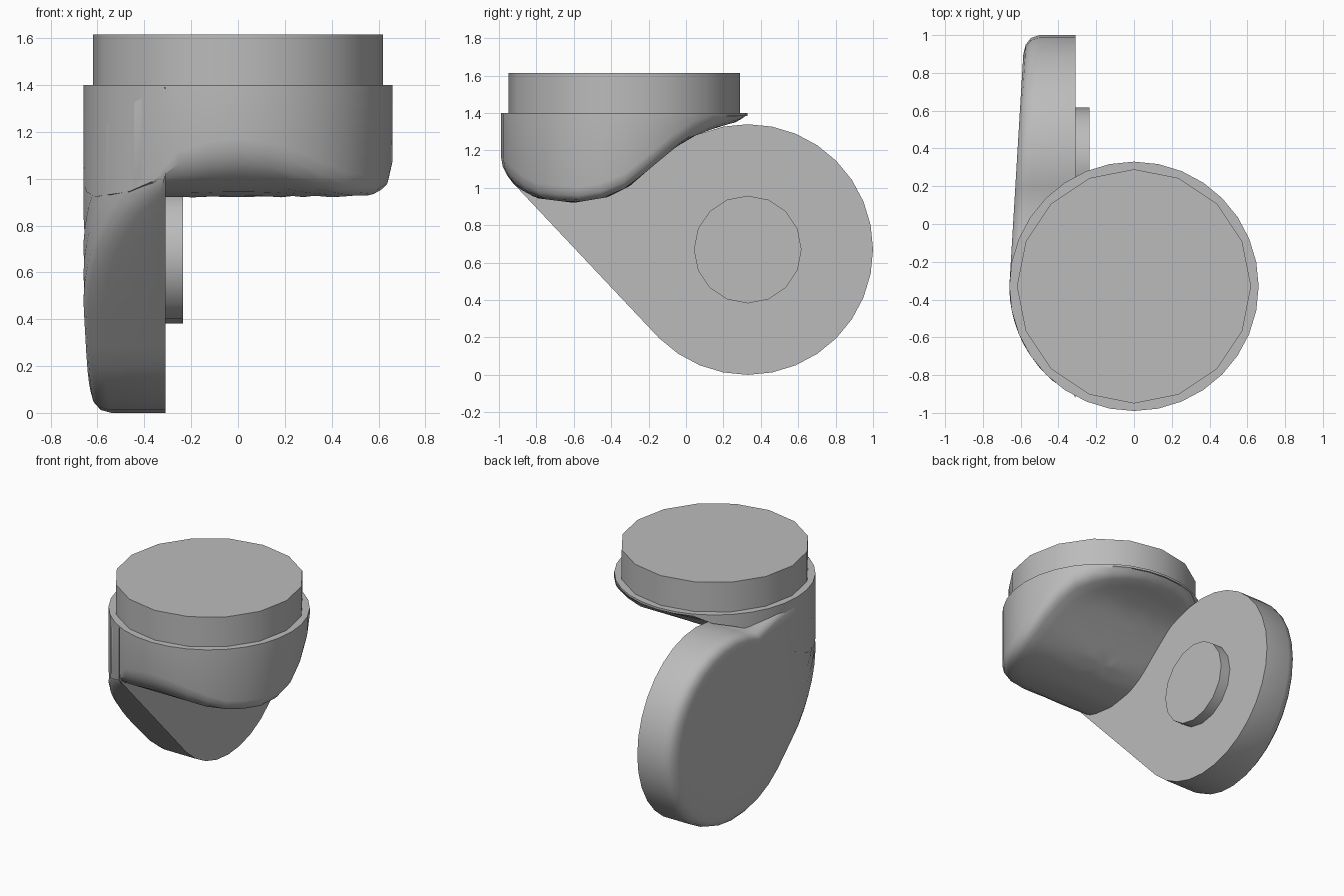
import bpy, bmesh
from math import sin, cos, pi, sqrt, radians
from mathutils import Matrix

cube = bpy.data.objects.get("Cube")
if cube:
    bpy.data.objects.remove(cube)

grey = bpy.data.materials.new("plain_grey")
grey.use_nodes = True
grey.diffuse_color = (0.5, 0.5, 0.5, 1)
grey.node_tree.nodes["Principled BSDF"].inputs["Base Color"].default_value = grey.diffuse_color

R, CY = 0.66, -0.33          # collar radius and centre
DY, DZ, DR = 0.33, 0.67, 0.67  # arm disc centre and radius
INNER = -0.31                # inner face of the arm


def finish(name, bm):
    bmesh.ops.remove_doubles(bm, verts=bm.verts, dist=0.0005)
    bmesh.ops.recalc_face_normals(bm, faces=bm.faces)
    mesh = bpy.data.meshes.new(name)
    bm.to_mesh(mesh)
    bm.free()
    mesh.materials.append(grey)
    obj = bpy.data.objects.new(name, mesh)
    bpy.context.collection.objects.link(obj)
    bpy.ops.object.select_all(action="DESELECT")
    obj.select_set(True)
    bpy.context.view_layer.objects.active = obj
    bpy.ops.object.shade_smooth_by_angle(angle=radians(35))


def loft(name, rings, tip):
    """Skin closed rings: flat cap on the first, fan to a tip on the last."""
    bm = bmesh.new()
    rows = [[bm.verts.new(p) for p in ring] for ring in rings]
    n = len(rows[0])
    bm.faces.new(rows[0])
    for a, b in zip(rows, rows[1:]):
        for i in range(n):
            j = (i + 1) % n
            bm.faces.new((a[i], a[j], b[j], b[i]))
    t = bm.verts.new(tip)
    for i in range(n):
        bm.faces.new((rows[-1][i], rows[-1][(i + 1) % n], t))
    finish(name, bm)


def cylinder(name, radius, depth, matrix):
    bm = bmesh.new()
    bmesh.ops.create_cone(bm, cap_ends=True, segments=16, radius1=radius,
                          radius2=radius, depth=depth, matrix=matrix)
    finish(name, bm)


# Collar: round drum with a wavy underside and a softened lower rim
WAVE = [(-1, 1.1), (-0.9, 1.0), (-0.8, 0.945), (-0.6, 0.92), (-0.42, 0.95),
        (-0.3, 1.01), (-0.15, 1.14), (0, 1.26), (0.15, 1.32), (0.34, 1.37)]


def underside(y):
    for (y0, z0), (y1, z1) in zip(WAVE, WAVE[1:]):
        if y <= y1:
            return z0 + (z1 - z0) * (max(y, y0) - y0) / (y1 - y0)
    return WAVE[-1][1]


def collar_ring(radius, lift):
    ring = []
    for i in range(32):
        a = 2 * pi * i / 32
        x, y = radius * cos(a), CY + radius * sin(a)
        rise = lift if x > INNER else 0
        ring.append((x, y, min(1.385, underside(y) + rise)))
    return ring


top = [(x, y, 1.4) for x, y, z in collar_ring(R, 0)]
steps = [(1, 0.08), (0.985, 0.035), (0.95, 0.01), (0.9, 0)]
steps += [(k / 10, 0) for k in range(8, 0, -1)]
loft("collar", [top] + [collar_ring(R * s, lift) for s, lift in steps],
     (0, CY, underside(CY)))

# Top cap
cylinder("top_cap", 0.62, 0.23, Matrix.Translation((0, CY, 1.5)))

# Side arm: disc profile running up a slope into the collar
profile = [(DY + DR * cos(radians(a)), DZ + DR * sin(radians(a)))
           for a in [225 + 11.25 * k for k in range(23)]]
profile += [(-0.15, 1.36), (-0.35, 1.39), (-0.92, 1.39)]
y_end, z_end = profile[0]
profile += [(-0.92 + (y_end + 0.92) * k / 10, 1.02 + (z_end - 1.02) * k / 10)
            for k in range(10)]


def outer_x(y):
    if y > CY:
        return -R + 0.08 * (y - CY) / (1 - CY)
    return -sqrt(max(0, R * R - (y - CY) ** 2))


def arm_ring(scale, inset):
    ring = []
    for py, pz in profile:
        y, z = py * scale, 0.8 + (pz - 0.8) * scale
        ring.append((min(INNER, outer_x(y) + inset), y, z))
    return ring


rings = [[(INNER, y, z) for y, z in profile]]
rings += [arm_ring(s, d) for s, d in [(1, 0.08), (0.985, 0.035), (0.95, 0.01),
                                     (0.9, 0), (0.75, 0), (0.6, 0), (0.4, 0), (0.2, 0)]]
loft("side_arm", rings, (outer_x(0), 0, 0.8))

# Hub on the inner face of the arm
cylinder("hub", 0.288, 0.095, Matrix.Translation((-0.2825, DY, DZ)) @ Matrix.Rotation(pi / 2, 4, "Y"))
